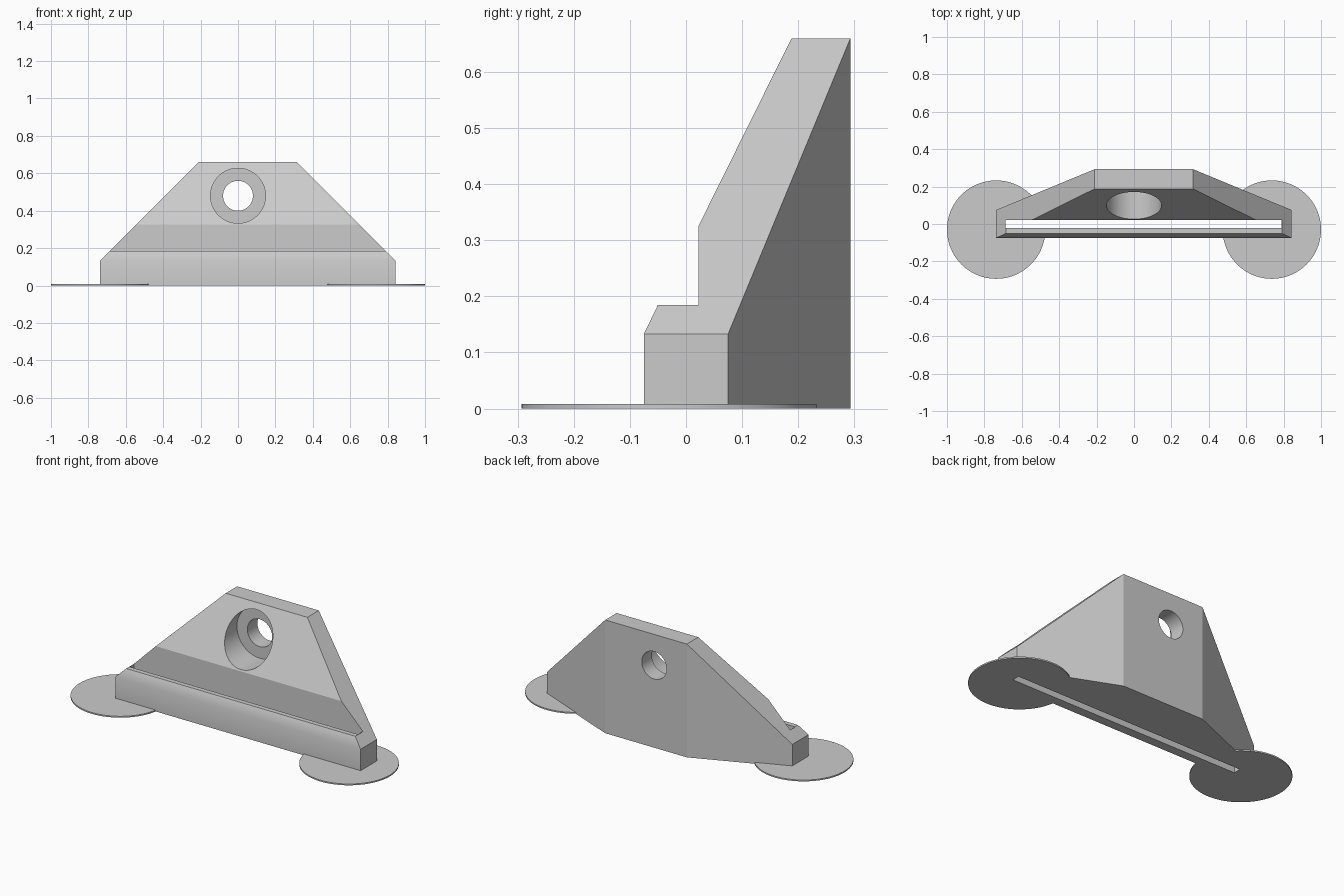
import bpy, bmesh, math
from mathutils import Vector

if "Cube" in bpy.data.objects:
    bpy.data.objects.remove(bpy.data.objects["Cube"], do_unlink=True)

grey = bpy.data.materials.new("plain_grey")
grey.use_nodes = True
colour = (0.6, 0.6, 0.6, 1)
grey.diffuse_color = colour
grey.node_tree.nodes["Principled BSDF"].inputs["Base Color"].default_value = colour

MID = 0.0525          # centre of the wedge along x
HALF = 0.79           # half its length


def add_object(name, bm):
    bmesh.ops.recalc_face_normals(bm, faces=bm.faces)
    mesh = bpy.data.meshes.new(name)
    bm.to_mesh(mesh)
    bm.free()
    mesh.materials.append(grey)
    obj = bpy.data.objects.new(name, mesh)
    bpy.context.collection.objects.link(obj)
    return obj


def cylinder(name, radius, depth, location, along_y=False):
    bm = bmesh.new()
    bmesh.ops.create_cone(bm, cap_ends=True, segments=96, radius1=radius,
                          radius2=radius, depth=depth)
    obj = add_object(name, bm)
    obj.location = location
    if along_y:
        obj.rotation_euler.x = math.pi / 2
    return obj


def box(name, low, high):
    bm = bmesh.new()
    bmesh.ops.create_cube(bm, size=1)
    low, high = Vector(low), Vector(high)
    bmesh.ops.scale(bm, vec=high - low, verts=bm.verts)
    bmesh.ops.translate(bm, vec=(low + high) / 2, verts=bm.verts)
    return add_object(name, bm)


def combine(target, tool, operation):
    tool.hide_render = True
    mod = target.modifiers.new(tool.name, "BOOLEAN")
    mod.operation, mod.object, mod.solver = operation, tool, "EXACT"
    bpy.context.view_layer.objects.active = target
    bpy.ops.object.modifier_apply(modifier=mod.name)
    bpy.data.objects.remove(tool, do_unlink=True)


def slice_off(bm, point, normal):
    cut = bmesh.ops.bisect_plane(bm, geom=bm.verts[:] + bm.edges[:] + bm.faces[:],
                                 plane_co=point, plane_no=normal, clear_outer=True)
    edges = [e for e in cut["geom_cut"] if isinstance(e, bmesh.types.BMEdge)]
    bmesh.ops.contextual_create(bm, geom=edges)


# Wedge: side profile extruded along x
profile = [(-0.075, 0), (-0.075, 0.133), (-0.05, 0.185), (0.022, 0.185),
           (0.022, 0.325), (0.188, 0.66), (0.293, 0.66), (0.293, 0)]
bm = bmesh.new()
face = bm.faces.new([bm.verts.new((MID - HALF, y, z)) for y, z in profile])
ext = bmesh.ops.extrude_face_region(bm, geom=[face])
bmesh.ops.translate(bm, vec=(2 * HALF, 0, 0),
                    verts=[v for v in ext["geom"] if isinstance(v, bmesh.types.BMVert)])
bmesh.ops.recalc_face_normals(bm, faces=bm.faces)

# Sloping shoulders and tapered back corners, both ends
for side in (-1, 1):
    end = MID + side * HALF
    slice_off(bm, (end, 0, 0.133), (side * 0.527, 0, 0.527))
    slice_off(bm, (end, 0.075, 0), (side * 0.218, 0.527, 0))
body = add_object("wedge_body", bm)

# Thin round pads under both ends
for side in (-1, 1):
    pad = cylinder("round_pad", 0.263, 0.008, (side * 0.737, -0.03, 0.004))
    combine(body, pad, "UNION")

# Long slot and the stepped screw hole
combine(body, box("slot_cutter", (-0.687, -0.022, -0.1), (0.788, 0.022, 0.4)), "DIFFERENCE")
combine(body, cylinder("screw_head_cutter", 0.147, 0.4, (0, 0, 0.48), True), "DIFFERENCE")
combine(body, cylinder("screw_hole_cutter", 0.08, 1.2, (0, 0, 0.48), True), "DIFFERENCE")

# Smooth round walls and front lip, keep the large planes flat
bpy.ops.object.select_all(action="DESELECT")
body.select_set(True)
bpy.context.view_layer.objects.active = body
bpy.ops.object.shade_smooth_by_angle(angle=math.radians(30))
for poly in body.data.polygons:
    if poly.area > 0.02 and poly.center.y > 0:
        poly.use_smooth = False
